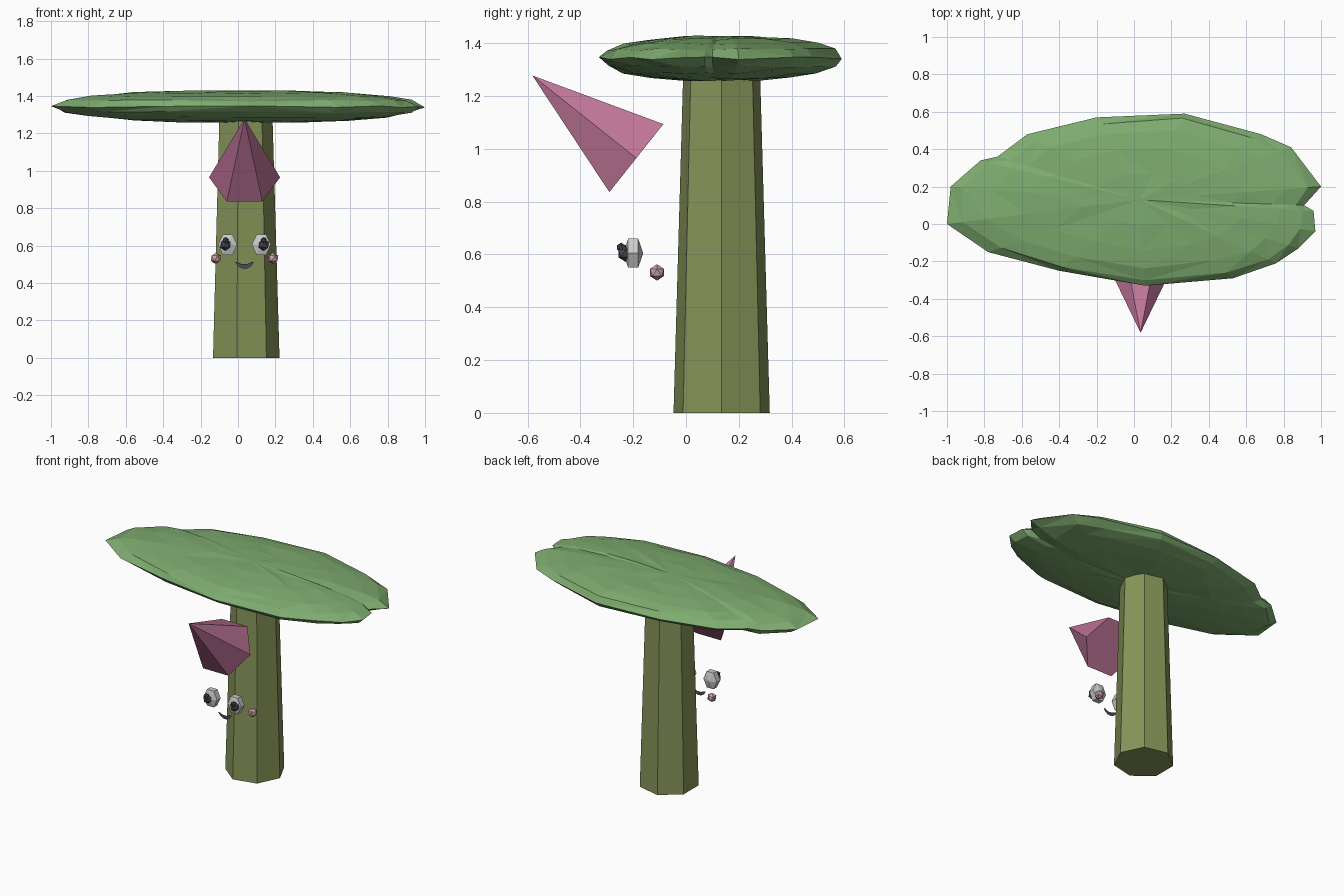
import bpy, bmesh, math, random
from mathutils import Vector, Matrix

if "Cube" in bpy.data.objects:
    bpy.data.objects.remove(bpy.data.objects["Cube"])

random.seed(4)
CX = 0.035  # symmetry axis of the face


def material(name, rgb):
    m = bpy.data.materials.new(name)
    m.diffuse_color = (*rgb, 1)
    m.use_nodes = True
    m.node_tree.nodes["Principled BSDF"].inputs["Base Color"].default_value = m.diffuse_color
    return m


BARK = material("bark", (0.24, 0.30, 0.10))
LEAF = material("leaf", (0.21, 0.41, 0.16))
PINK = material("pink", (0.53, 0.18, 0.32))
BLUSH = material("blush", (0.62, 0.36, 0.40))
WHITE = material("white", (0.8, 0.8, 0.8))
DARK = material("dark", (0.07, 0.07, 0.08))


def finish(name, bm, mat):
    bmesh.ops.recalc_face_normals(bm, faces=bm.faces)
    me = bpy.data.meshes.new(name)
    bm.to_mesh(me)
    bm.free()
    me.materials.append(mat)
    ob = bpy.data.objects.new(name, me)
    bpy.context.collection.objects.link(ob)
    return ob


def cone(name, sides, r1, r2, depth, matrix, mat):
    bm = bmesh.new()
    bmesh.ops.create_cone(bm, cap_ends=True, segments=sides, radius1=r1,
                          radius2=r2, depth=depth, matrix=matrix)
    bmesh.ops.remove_doubles(bm, verts=bm.verts, dist=1e-5)
    return finish(name, bm, mat)


def ico(name, centre, r, mat, sub=1):
    bm = bmesh.new()
    bmesh.ops.create_icosphere(bm, subdivisions=sub, radius=r,
                               matrix=Matrix.Translation(centre))
    return finish(name, bm, mat)


# Trunk: tapered seven-sided column with a corner towards +x
cone("trunk", 7, 0.187, 0.149, 1.3,
     Matrix.Translation((CX, 0.135, 0.65)) @ Matrix.Rotation(-math.pi / 2, 4, 'Z'), BARK)

# Canopy: faceted lens lofted from its plan outline
outline = [(-1, 0), (-.98, .2), (-.82, .34), (-.73, .36), (-.57, .48), (-.2, .57),
           (.27, .59), (.68, .48), (.84, .41), (1, .2), (.91, .1), (.96, .07),
           (.97, -.04), (.88, -.13), (.76, -.21), (.53, -.29), (.06, -.33),
           (-.4, -.25), (-.78, -.15)]
mid = Vector((0.03, 0.13))
rings = [(.3, -.082), (.58, -.073), (.8, -.054), (.94, -.031), (1, 0),
         (.94, .033), (.8, .056), (.58, .073), (.3, .081)]
bm = bmesh.new()
loops = []
for r, h in rings:
    loop = []
    for x, y in outline:
        p = mid + (Vector((x, y)) - mid) * r * (1 if r == 1 else random.uniform(.97, 1.02))
        loop.append(bm.verts.new((p.x, p.y, 1.343 + h + random.uniform(-.005, .005))))
    loops.append(loop)
n = len(outline)
for a, b in zip(loops, loops[1:]):
    for i in range(n):
        j = (i + 1) % n
        bm.faces.new((a[i], a[j], b[j], b[i]))
for loop, z in ((loops[0], 1.257), (loops[-1], 1.428)):
    tip = bm.verts.new((mid.x, mid.y, z))
    for i in range(n):
        bm.faces.new((loop[i], loop[(i + 1) % n], tip))
bmesh.ops.triangulate(bm, faces=bm.faces)
finish("canopy", bm, LEAF)

# Nose: six-sided cone tilted up and forward
base, tip = Vector((CX, -.188, .965)), Vector((CX, -.582, 1.278))
axis = (tip - base).normalized()
side = Vector((1, 0, 0))
rot = Matrix((axis.cross(side), side, axis)).transposed()
rot = Matrix((side.cross(axis) * -1, side, axis)).transposed()
rot = Matrix((side, axis.cross(side), axis)).transposed().to_4x4()
cone("nose", 6, 0.19, 0, (tip - base).length,
     Matrix.Translation((base + tip) / 2) @ rot @ Matrix.Rotation(math.pi / 2, 4, 'Z'), PINK)

# Eyes and cheeks on both sides
for s, tag in ((-1, "left"), (1, "right")):
    bm = bmesh.new()
    bmesh.ops.create_uvsphere(bm, u_segments=6, v_segments=3, radius=1)
    bm.transform(Matrix.Translation((CX + s * .09, -.2, .605))
                 @ Matrix.Diagonal((.059, .038, .073, 1))
                 @ Matrix.Rotation(math.pi / 2, 4, 'X') @ Matrix.Rotation(math.pi / 2, 4, 'Z'))
    finish(tag + "_eye", bm, WHITE)
    ico(tag + "_pupil", (CX + s * .102, -.229, .604), .032, DARK)
    ico(tag + "_pupil_glint", (CX + s * .102, -.246, .627), .018, DARK)
    ico(tag + "_cheek", (CX + s * .153, -.11, .532), .031, BLUSH)

# Mouth: flat smiling strip
half = [(0, .501, .476), (.016, .502, .478), (.026, .507, .484), (.037, .512, .492), (.048, .513, .508)]
profile = [(-x, a, b) for x, a, b in half[:0:-1]] + half
bm = bmesh.new()
pairs = [[bm.verts.new((CX + x, -.19, z)) for z in (a, b)] for x, a, b in profile]
for p, q in zip(pairs, pairs[1:]):
    bm.faces.new((p[0], p[1], q[1], q[0]))
finish("mouth", bm, DARK)
